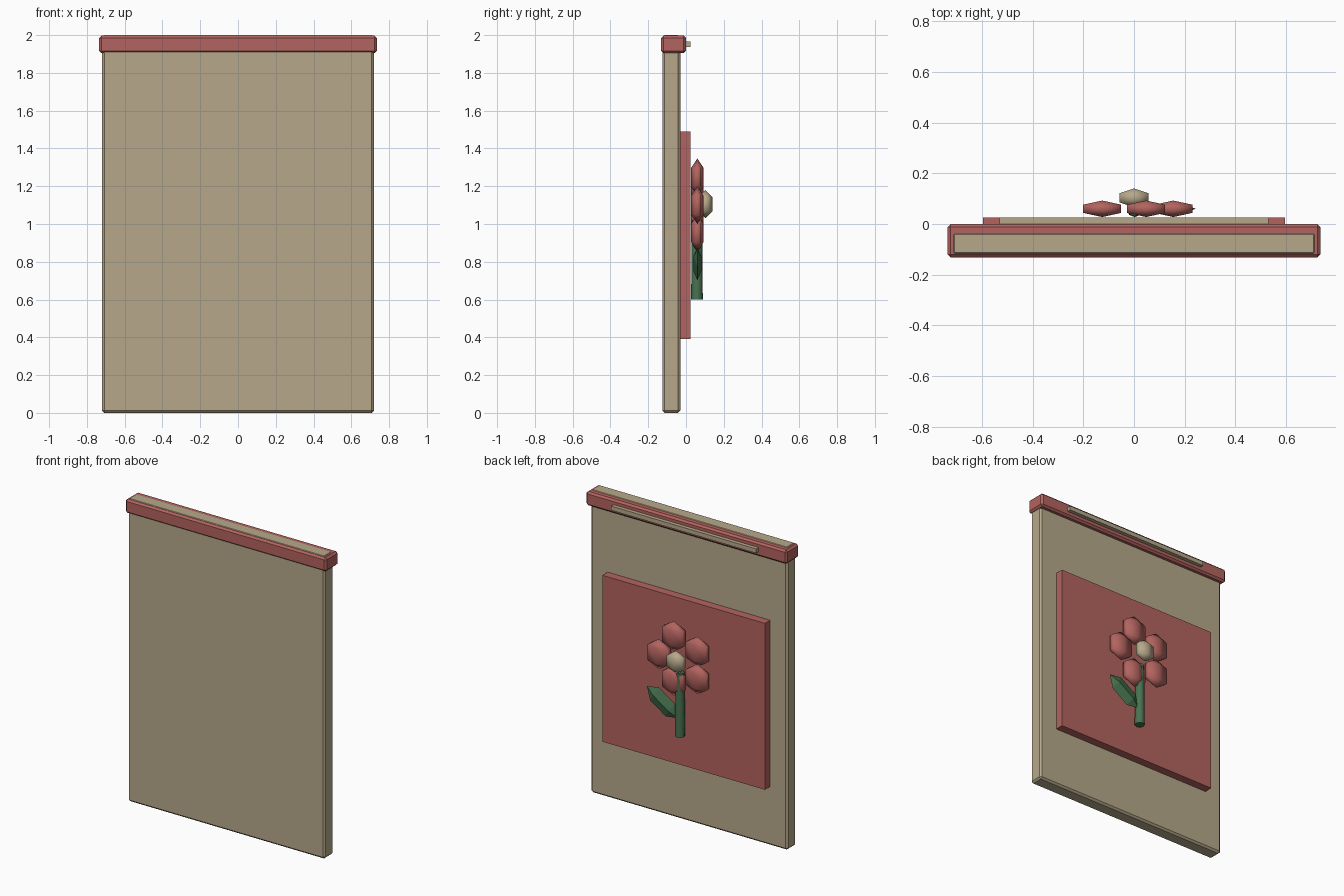
import bpy
import math
from mathutils import Matrix, Vector

cube = bpy.data.objects.get("Cube")
if cube:
    bpy.data.objects.remove(cube, do_unlink=True)


def material(name, rgb):
    m = bpy.data.materials.new(name)
    m.use_nodes = True
    color = (*rgb, 1)
    m.diffuse_color = color
    m.node_tree.nodes["Principled BSDF"].inputs["Base Color"].default_value = color
    return m


BEIGE = material("beige", (0.47, 0.395, 0.255))
RED = material("dusty_red", (0.45, 0.127, 0.115))
GREEN = material("leaf_green", (0.065, 0.17, 0.08))


def finish(name, mat, smooth=False):
    ob = bpy.context.object
    ob.name = ob.data.name = name
    ob.data.materials.append(mat)
    if smooth:
        bpy.ops.object.shade_smooth()
    return ob


def box(name, mat, lo, hi, bevel=0):
    lo, hi = Vector(lo), Vector(hi)
    bpy.ops.mesh.primitive_cube_add(size=1)
    ob = finish(name, mat)
    ob.data.transform(Matrix.Translation((lo + hi) / 2) @ Matrix.Diagonal((*(hi - lo), 1)))
    if bevel:
        mod = ob.modifiers.new("bevel", "BEVEL")
        mod.width = bevel
        mod.segments = 1
    return ob


def bud(name, mat, x, y, z, radius, flat):
    # Coarse ball squashed from front to back
    bpy.ops.mesh.primitive_uv_sphere_add(segments=6, ring_count=3, radius=radius)
    ob = finish(name, mat, True)
    ob.data.transform(Matrix.Diagonal((1, flat, 1, 1)))
    ob.location = (x, y, z)
    return ob


# Board, top band, hanging rail and raised panel
box("board", BEIGE, (-0.72, -0.125, 0), (0.72, -0.03, 2), 0.012)
box("top_band", RED, (-0.735, -0.132, 1.905), (0.735, 0, 1.997), 0.012)
box("rail", BEIGE, (-0.53, -0.005, 1.937), (0.53, 0.025, 1.965))
box("panel", RED, (-0.595, -0.035, 0.39), (0.595, 0.025, 1.49))

# Flower head
HEAD = 1.1
for i in range(5):
    a = math.tau * i / 5
    bud(f"petal_{i + 1}", RED, 0.155 * math.cos(a), 0.06,
        HEAD + 0.155 * math.sin(a), 0.1, 0.375)
bud("flower_center", BEIGE, 0, 0.103, HEAD + 0.005, 0.075, 0.57)

# Stem
bpy.ops.mesh.primitive_cone_add(vertices=8, radius1=0.031, radius2=0.027,
                                depth=0.42, location=(0.003, 0.058, 0.81))
finish("stem", GREEN)
bpy.ops.object.shade_smooth_by_angle(angle=math.radians(50))

# Leaf: stretched octahedron lying along a diagonal
bpy.ops.mesh.primitive_uv_sphere_add(segments=4, ring_count=2, radius=1)
leaf = finish("leaf", GREEN)
leaf.data.transform(Matrix.Diagonal((0.07, 0.024, 0.137, 1)))
leaf.rotation_euler = (0, math.radians(56), 0)
leaf.location = (0.13, 0.06, 0.79)
